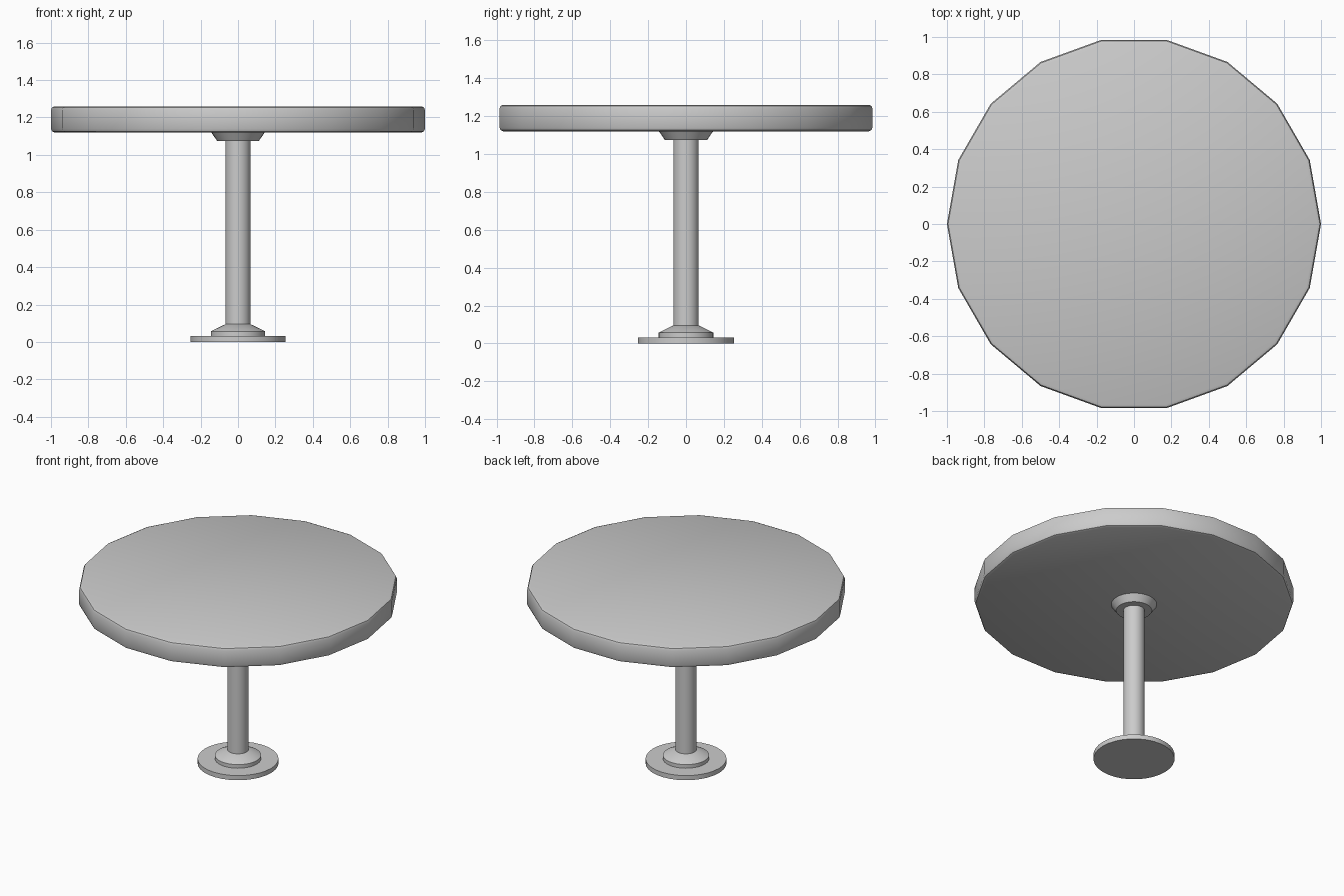
import bpy
import bmesh
import math

if "Cube" in bpy.data.objects:
    bpy.data.objects.remove(bpy.data.objects["Cube"])


def lathe(name, profile, sides, smooth_angle=30):
    """Revolve (radius, z) points around z and cap both ends."""
    bm = bmesh.new()
    rings = []
    for r, z in profile:
        angles = [2 * math.pi * i / sides for i in range(sides)]
        rings.append([bm.verts.new((r * math.cos(a), r * math.sin(a), z)) for a in angles])
    for low, high in zip(rings, rings[1:]):
        for i in range(sides):
            j = (i + 1) % sides
            bm.faces.new((low[i], low[j], high[j], high[i]))
    bm.faces.new(rings[0][::-1])
    bm.faces.new(rings[-1])
    mesh = bpy.data.meshes.new(name)
    bm.to_mesh(mesh)
    bm.free()
    obj = bpy.data.objects.new(name, mesh)
    bpy.context.collection.objects.link(obj)
    bpy.ops.object.select_all(action='DESELECT')
    obj.select_set(True)
    bpy.context.view_layer.objects.active = obj
    bpy.ops.object.shade_smooth_by_angle(angle=math.radians(smooth_angle))
    return obj


# Faceted round top with softened rims
lathe("table_top", [(0.98, 1.12), (0.994, 1.126), (1.0, 1.14),
                    (1.0, 1.24), (0.994, 1.254), (0.98, 1.26)], 18, 40)

# Tapered collar under the top
lathe("top_collar", [(0.112, 1.075), (0.143, 1.12)], 32)

# Central column
lathe("column", [(0.067, 0.09), (0.067, 1.08)], 32)

# Stepped foot: flange with sloped shoulder, on a flat disc
lathe("foot_flange", [(0.145, 0.032), (0.145, 0.057), (0.067, 0.095)], 32)
lathe("base_disc", [(0.254, 0.0), (0.254, 0.032)], 32)
